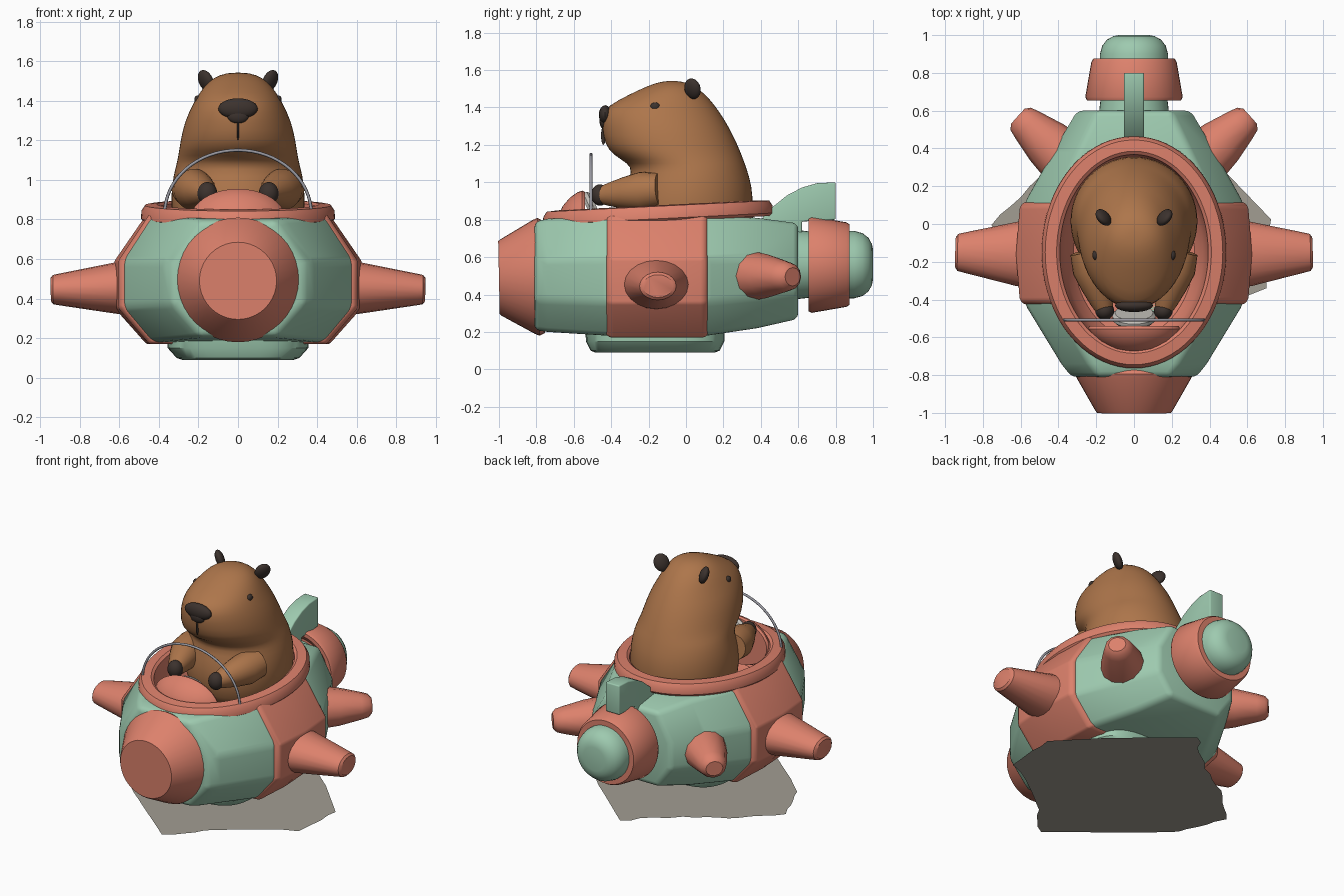
import bpy, bmesh, random
from math import cos, sin, pi, radians
from mathutils import Vector, Euler

if "Cube" in bpy.data.objects:
    bpy.data.objects.remove(bpy.data.objects["Cube"])


def material(name, rgb):
    m = bpy.data.materials.new(name)
    m.use_nodes = True
    m.diffuse_color = (*rgb, 1)
    m.node_tree.nodes["Principled BSDF"].inputs["Base Color"].default_value = (*rgb, 1)
    return m


CORAL = material("coral", (.72, .22, .15))
MINT = material("mint", (.34, .59, .43))
BROWN = material("fur_brown", (.42, .18, .07))
DARK = material("dark_brown", (.045, .032, .027))
METAL = material("metal_grey", (.32, .32, .36))
PALE = material("pale_grey", (.55, .53, .49))
STONE = material("stone_grey", (.36, .34, .29))


def finish(name, bm, mat, bevel=0, subsurf=0, cutter=None, angle=35):
    """Turn a bmesh into an object, apply its modifiers and smooth it."""
    bmesh.ops.recalc_face_normals(bm, faces=bm.faces)
    me = bpy.data.meshes.new(name)
    bm.to_mesh(me)
    bm.free()
    me.materials.append(mat)
    ob = bpy.data.objects.new(name, me)
    bpy.context.collection.objects.link(ob)
    bpy.ops.object.select_all(action='DESELECT')
    bpy.context.view_layer.objects.active = ob
    ob.select_set(True)
    if bevel:
        m = ob.modifiers.new("bevel", 'BEVEL')
        m.width, m.segments = bevel, 3
        m.limit_method, m.angle_limit = 'ANGLE', radians(28)
    if subsurf:
        m = ob.modifiers.new("subsurf", 'SUBSURF')
        m.levels = m.render_levels = subsurf
    if cutter:
        m = ob.modifiers.new("opening", 'BOOLEAN')
        m.operation, m.object, m.solver = 'DIFFERENCE', cutter, 'EXACT'
    for m in list(ob.modifiers):
        bpy.ops.object.modifier_apply(modifier=m.name)
    bpy.ops.object.shade_smooth_by_angle(angle=radians(angle))
    return ob


def loft(name, rings, mat, cap_first=True, **opts):
    """Skin a stack of closed rings."""
    bm = bmesh.new()
    loops = [[bm.verts.new(p) for p in ring] for ring in rings]
    n = len(loops[0])
    for a, b in zip(loops, loops[1:]):
        for i in range(n):
            j = (i + 1) % n
            bm.faces.new((a[i], a[j], b[j], b[i]))
    if cap_first:
        bm.faces.new(loops[0])
    bm.faces.new(loops[-1])
    return finish(name, bm, mat, **opts)


def turned(name, start, end, profile, mat, n=40, squash=1):
    """Turn (fraction, radius) pairs around the line from start to end."""
    start, end = Vector(start), Vector(end)
    q = (end - start).to_track_quat('Z', 'Y')
    rings = []
    for f, r in profile:
        c = start.lerp(end, f)
        rings.append([c + q @ Vector((r * cos(2 * pi * i / n),
                                      r * squash * sin(2 * pi * i / n), 0)) for i in range(n)])
    loft(name, rings, mat)


def ball(name, loc, size, mat, rot=(0, 0, 0)):
    bm = bmesh.new()
    bmesh.ops.create_uvsphere(bm, u_segments=24, v_segments=14, radius=1)
    turn = Euler(rot).to_matrix()
    for v in bm.verts:
        v.co = Vector(loc) + turn @ Vector([a * b for a, b in zip(v.co, size)])
    finish(name, bm, mat)


def oval(grow, z, tilt=.05, n=72):
    """Cockpit oval, leaning up toward the back."""
    pts = []
    for i in range(n):
        t = 2 * pi * i / n
        y = (.515 + grow) * sin(t)
        pts.append(((.39 + grow) * cos(t), y - .15, z + tilt * y))
    return pts


def section(y, w, low, high, k):
    """Eight-sided hull cross-section; k is the flat share of the top."""
    h = high - low
    half = [(k * w, high), (w, high - .36 * h), (w, low + .28 * h), (k * w, low)]
    return [(x, y, z) for x, z in half] + [(-x, y, z) for x, z in reversed(half)]


# Hull with a coral belt, opened for the cockpit
opening = loft("opening_cutter", [oval(.04, .6), oval(.04, 1.2)], MINT)
loft("hull", [section(*s) for s in (
    (-.81, .33, .21, .79, .56), (-.74, .385, .2, .805, .62), (-.42, .58, .18, .82, .74),
    (.11, .58, .18, .82, .74), (.38, .43, .22, .81, .7), (.6, .3, .27, .78, .66))],
    MINT, bevel=.03, cutter=opening)
loft("hull_belt", [section(*s) for s in (
    (-.425, .585, .18, .815, .74), (-.4, .605, .17, .825, .74), (-.16, .625, .17, .825, .74),
    (.09, .605, .17, .825, .74), (.115, .585, .18, .815, .74))],
    CORAL, bevel=.012, cutter=opening)
bpy.data.objects.remove(opening)

# Rim and tub in one skin
loft("cockpit_rim_and_tub", [oval(*s) for s in (
    (.05, .79), (.085, .79), (.1, .805), (.098, .845), (.08, .872), (.02, .877), (.003, .865),
    (-.005, .8), (-.025, .7), (-.07, .63), (-.16, .6))], CORAL, cap_first=False)


# Skid under the hull
def pad(w, l, z, n=48):
    def soft(c):
        return abs(c) ** .55 * (1 if c > 0 else -1)
    return [(w * soft(cos(2 * pi * i / n)), l * soft(sin(2 * pi * i / n)) - .165, z) for i in range(n)]


loft("skid", [pad(.28, .32, .09), pad(.31, .345, .1), pad(.355, .37, .15), pad(.36, .375, .25)], MINT)

# Nose cone
turned("nose_cone", (0, -.76, .495), (0, -1, .49),
       [(0, .3), (.12, .315), (.22, .305), (.95, .205), (1, .195)], CORAL)

# Rear booster
turned("booster_neck", (0, .55, .56), (0, .72, .56), [(0, .19), (1, .17)], MINT)
turned("booster_ring", (0, .655, .56), (0, .875, .56),
       [(.12, .19), (0, .225), (0, .25), (.08, .258), (.92, .226), (1, .215), (1, .18)], CORAL)
turned("booster_dome", (0, .8, .56), (0, 1, .56),
       [(0, .18), (.5, .18), (.72, .168), (.88, .143), (.97, .11), (1, .08)], MINT)

# Side and rear pods on both sides
for side, s in (("left", 1), ("right", -1)):
    turned(side + "_side_pod", (.54 * s, -.16, .455), (.945 * s, -.15, .445),
           [(0, .18), (.2, .17), (.9, .105), (.97, .098), (1, .08)], CORAL, n=20, squash=.76)
    turned(side + "_rear_pod", (.36 * s, .34, .5), (.615 * s, .57, .495),
           [(0, .15), (.4, .13), (.8, .095), (.94, .08), (1, .055)], CORAL, n=12, squash=.9)

# Tail fin
outline = [(.4, .8), (.46, .865), (.54, .93), (.62, .972), (.7, .995), (.8, 1),
           (.8, .8), (.62, .79), (.62, .68), (.5, .68)]
loft("tail_fin", [[(x, y, z) for y, z in outline] for x in (-.053, .053)], MINT, bevel=.008)

# Dashboard mound with a flat back, steering wheel and windscreen hoop
loft("dashboard", [[(.245 * w * cos(2 * pi * i / 40), y, .79 + .165 * w * sin(2 * pi * i / 40))
                    for i in range(40)]
                   for y, w in ((-.54, .96), (-.555, 1), (-.58, .95), (-.62, .78), (-.66, .5), (-.68, .2))], CORAL)
turned("steering_wheel", (0, -.515, .83), (0, -.47, .85), [(0, .1), (.3, .115), (.7, .115), (1, .1)], PALE)
curve = bpy.data.curves.new("windscreen_hoop", 'CURVE')
curve.dimensions, curve.bevel_depth, curve.bevel_resolution = '3D', .008, 2
path = curve.splines.new('POLY')
path.points.add(32)
for i, p in enumerate(path.points):
    t = pi * i / 32
    p.co = (.37 * cos(t), -.508, .83 + .32 * sin(t), 1)
curve.materials.append(METAL)
bpy.context.collection.objects.link(bpy.data.objects.new("windscreen_hoop", curve))


# Animal: body and head as one stack of ovals (height, front, back, half width)
def fur_ring(z, front, back, w, n=28):
    c, h = (front + back) / 2, (back - front) / 2
    return [(w * cos(2 * pi * i / n), c + h * sin(2 * pi * i / n), z) for i in range(n)]


loft("animal_body", [fur_ring(*r) for r in (
    (.61, -.26, .3, .26), (.74, -.32, .35, .32), (.86, -.34, .362, .342), (.98, -.32, .355, .337),
    (1.06, -.29, .33, .318), (1.1, -.31, .317, .308), (1.145, -.39, .3, .3), (1.2, -.437, .278, .292),
    (1.3, -.452, .23, .27), (1.385, -.45, .175, .228), (1.44, -.365, .133, .196),
    (1.5, -.24, .072, .148), (1.533, -.16, .01, .09), (1.542, -.1, -.05, .03))],
    BROWN, subsurf=1, angle=80)

# Face
ball("nose", (0, -.432, 1.36), (.1, .034, .052), DARK)
ball("nose_tip", (0, -.44, 1.325), (.055, .022, .04), DARK)
ball("mouth_line", (0, -.442, 1.25), (.006, .012, .05), DARK)

# Ears, eyes, arms and paws
for side, s in (("left", 1), ("right", -1)):
    ball(side + "_eye", (.203 * s, -.165, 1.405), (.018, .026, .022), DARK)
    ball(side + "_ear", (.162 * s, .035, 1.5), (.028, .05, .058), DARK,
         (radians(-15), radians(20 * s), radians(-38 * s)))
    turned(side + "_arm", (.25 * s, -.14, .96), (.155 * s, -.46, .93),
           [(0, .09), (.3, .105), (.6, .085), (.85, .062), (1, .045)], BROWN, n=24)
    ball(side + "_paw", (.155 * s, -.46, .932), (.05, .047, .057), DARK)

# Ragged ground slab
random.seed(4)
corners = [(-.46, -.47), (.03, -.87), (.27, -.62), (.69, -.33), (.73, .02), (.46, .3),
           (.04, .66), (-.2, .44), (-.5, .25), (-.75, -.01), (-.62, -.32)]
bm = bmesh.new()
edge = []
for a, b in zip(corners, corners[1:] + corners[:1]):
    for k in range(5):
        p = Vector(a).lerp(Vector(b), k / 5)
        j = random.uniform(-.012, .012)
        edge.append(bm.verts.new((p.x + j, p.y - j, 0)))
bm.faces.new(edge)
finish("ground_slab", bm, STONE)
